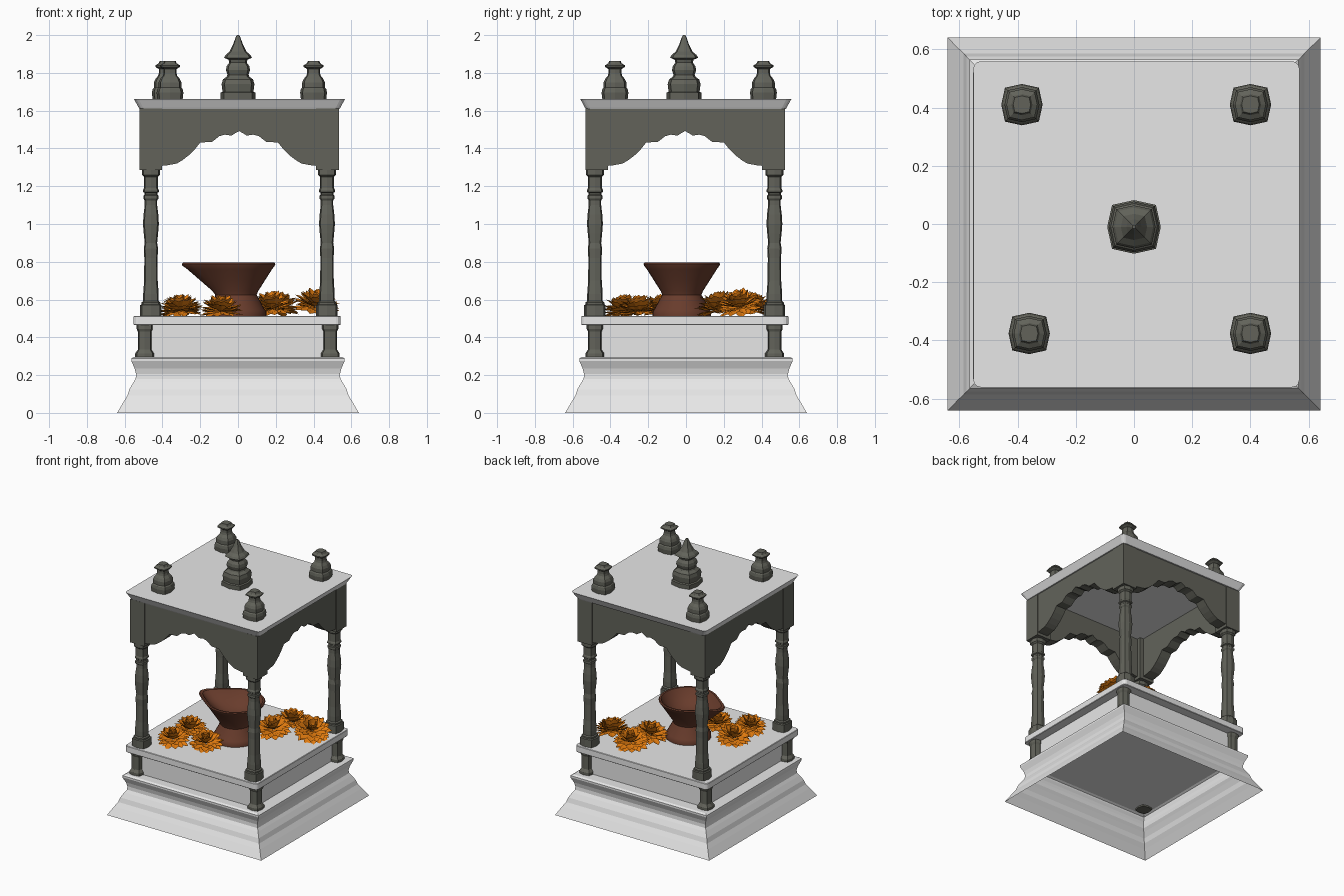
import bpy, bmesh, math, random
from mathutils import Matrix, Vector

if "Cube" in bpy.data.objects:
    bpy.data.objects.remove(bpy.data.objects["Cube"])

random.seed(4)


def material(name, rgb):
    m = bpy.data.materials.new(name)
    m.diffuse_color = (*rgb, 1)
    m.use_nodes = True
    m.node_tree.nodes["Principled BSDF"].inputs["Base Color"].default_value = m.diffuse_color
    return m


STONE = material("pale stone", (0.8, 0.8, 0.8))
DARK = material("dark grey wood", (0.122, 0.124, 0.102))
CLAY = material("brown clay", (0.14, 0.045, 0.025))
ORANGE = material("marigold orange", (0.8, 0.21, 0.005))

# unit outlines
SQUARE = [(-1, -1), (1, -1), (1, 1), (-1, 1)]
BOWED = [(1, 0), (.82, .82), (0, 1), (-.82, .82), (-1, 0), (-.82, -.82), (0, -1), (.82, -.82)]
ROUNDED = []
for k in range(4):
    for j in range(4):
        a = math.radians(90 * k + 30 * j)
        cx, cy = [(1, 1), (-1, 1), (-1, -1), (1, -1)][k]
        ROUNDED.append((.955 * cx + .045 * math.cos(a), .955 * cy + .045 * math.sin(a)))
CIRCLE = [(math.cos(math.tau * i / 32), math.sin(math.tau * i / 32)) for i in range(32)]


def finish(name, bm, mat, loc=(0, 0, 0)):
    me = bpy.data.meshes.new(name)
    bm.to_mesh(me)
    bm.free()
    me.materials.append(mat)
    ob = bpy.data.objects.new(name, me)
    ob.location = loc
    bpy.context.collection.objects.link(ob)
    return ob


def loft(name, outline, profile, mat, loc=(0, 0, 0), bottom=True, top=True, warp=None):
    """Stack scaled copies of an outline; profile is a list of (half width, z)."""
    bm = bmesh.new()
    rings = []
    for i, (r, z) in enumerate(profile):
        pts = [Vector((x * r, y * r, z)) for x, y in outline]
        rings.append([bm.verts.new(warp(p, r) if warp else p) for p in pts])
    n = len(outline)
    for a, b in zip(rings, rings[1:]):
        for i in range(n):
            bm.faces.new((a[i], a[(i + 1) % n], b[(i + 1) % n], b[i]))
    if bottom:
        bm.faces.new(rings[0][::-1])
    if top:
        bm.faces.new(rings[-1])
    return finish(name, bm, mat, loc)


# flared plinth, open underneath
loft("plinth", SQUARE, [(.64, 0), (.605, .06), (.585, .092), (.575, .125), (.555, .16), (.542, .18),
                        (.54, .205), (.547, .235), (.565, .275), (.565, .288), (.55, .296)],
     STONE, bottom=False)
# recessed box and shelf
loft("pedestal_box", SQUARE, [(.48, .296), (.48, .468)], STONE, (-.003, -.006, 0))
loft("shelf", ROUNDED, [(.545, .465), (.548, .468), (.548, .51), (.545, .513)], STONE, (-.005, -.006, 0))

# posts, pillars and corner blocks
FOOT = [(.05, .285), (.05, .315), (.043, .325), (.036, .335), (.036, .43), (.043, .445), (.043, .466)]
PILLAR = [(.057, .512), (.057, .57), (.05, .575), (.05, .585), (.041, .592), (.041, .63), (.036, .70),
          (.035, .82), (.038, .87), (.033, .90), (.038, .95), (.042, 1.0), (.039, 1.05), (.033, 1.10),
          (.033, 1.125), (.04, 1.135), (.04, 1.15), (.034, 1.155), (.034, 1.165), (.042, 1.17),
          (.042, 1.18), (.037, 1.19), (.037, 1.25), (.048, 1.26), (.048, 1.29)]
for sx, nx in ((-1, "left"), (1, "right")):
    for sy, ny in ((-1, "front"), (1, "back")):
        loft(f"{ny}_{nx}_foot_post", BOWED, FOOT, DARK, (.491 * sx - .003, .476 * sy - .007, 0))
        loft(f"{ny}_{nx}_pillar", BOWED, PILLAR, DARK, (.466 * sx + .005, .475 * sy - .007, 0))
        loft(f"{ny}_{nx}_arch_block", SQUARE, [(.06, 1.287), (.06, 1.612)], DARK,
             (.468 * sx + .006, .468 * sy - .005, 0))

# scalloped arch panels
HALF = [(.41, 1.308), (.385, 1.31), (.33, 1.32), (.30, 1.338), (.265, 1.365), (.235, 1.395), (.205, 1.432),
        (.145, 1.434), (.13, 1.445), (.105, 1.465), (.075, 1.473), (.04, 1.468), (.025, 1.478)]
outline = HALF + [(0, 1.492)] + [(-x, z) for x, z in HALF[::-1]] + [(-.41, 1.612), (.41, 1.612)]
for k, side in enumerate(("front", "right", "back", "left")):
    bm = bmesh.new()
    face = bm.faces.new([bm.verts.new((x, -.523, z)) for x, z in outline])
    ext = bmesh.ops.extrude_face_region(bm, geom=[face])
    bmesh.ops.translate(bm, vec=(0, .085, 0),
                        verts=[v for v in ext["geom"] if isinstance(v, bmesh.types.BMVert)])
    bmesh.ops.recalc_face_normals(bm, faces=bm.faces)
    bm.transform(Matrix.Rotation(k * math.pi / 2, 4, "Z"))
    finish(f"{side}_arch", bm, DARK, (.006, -.005, 0))

# roof slab with flared edge
loft("roof", ROUNDED, [(.53, 1.61), (.535, 1.618), (.555, 1.655), (.56, 1.663)], STONE, (.008, -.001, 0))

# roof finials
SMALL = [(.067, 1.66), (.071, 1.695), (.067, 1.715), (.06, 1.722), (.06, 1.75), (.052, 1.768),
         (.038, 1.785), (.034, 1.80), (.034, 1.82), (.053, 1.832), (.053, 1.84), (.036, 1.85), (.03, 1.863)]
for i, (x, y) in enumerate([(-.385, .41), (.4, .41), (-.36, -.376), (.4, -.376)]):
    loft(f"corner_finial_{i + 1}", BOWED, SMALL, DARK, (x, y, 0))
loft("centre_finial", BOWED, [(.092, 1.66), (.092, 1.695), (.082, 1.70), (.087, 1.74), (.08, 1.765),
                              (.06, 1.78), (.056, 1.79), (.064, 1.815), (.06, 1.835), (.046, 1.855),
                              (.05, 1.87), (.074, 1.88), (.066, 1.895), (.045, 1.912), (.026, 1.95),
                              (.012, 1.99), (.006, 2.0)], DARK, (0, -.01, 0))


# clay lamp: round stand and bowl pulled into a spout towards -x
def spout(p, r):
    if p.z > .62 and r > .09:
        w = max(0, -p.x / r) ** 8
        p.x -= .09 * w * min(1, (r - .09) / .11)
    return p


lamp = loft("clay_lamp", CIRCLE, [(.155, .512), (.155, .535), (.145, .55), (.118, .60), (.104, .625), (.112, .645),
                                  (.15, .705), (.185, .76), (.2, .78), (.203, .788), (.198, .795),
                                  (.186, .793), (.18, .783), (.15, .74), (.1, .70), (.05, .685)],
            CLAY, (-.005, -.022, 0), warp=spout)
bpy.context.view_layer.objects.active = lamp
lamp.select_set(True)
bpy.ops.object.shade_smooth_by_angle(angle=math.radians(35))
lamp.select_set(False)


# marigold blossoms made of rings of broad pointed petals (elevation, length, count)
LAYERS = [(-12, 1, 14), (2, 1.03, 14), (16, 1, 13), (31, .93, 12), (48, .85, 10), (68, .75, 8)]


def blossom(name, loc, size, tilt=0, toward=0):
    bm = bmesh.new()
    for k, (elev, length, count) in enumerate(LAYERS):
        for i in range(count):
            ang = math.tau * (i + .5 * k) / count + random.uniform(-.1, .1)
            L = length * random.uniform(.92, 1.05)
            rot = Matrix.Rotation(ang, 4, "Z") @ Matrix.Rotation(-math.radians(elev + random.uniform(-5, 5)), 4, "Y")
            pts = [(.05, 0, 0), (.5 * L, -.23, .05), (.8 * L, -.18, .07), (L, 0, .05),
                   (.8 * L, .18, .07), (.5 * L, .23, .05), (.6 * L, 0, 0)]
            v = [bm.verts.new(rot @ Vector(p)) for p in pts]
            for a, b, c in ((0, 1, 6), (1, 2, 6), (2, 3, 6), (3, 4, 6), (4, 5, 6), (5, 0, 6)):
                bm.faces.new((v[a], v[b], v[c]))
    axis = Vector((-math.sin(toward), math.cos(toward), 0))
    bm.transform(Matrix.Rotation(tilt, 4, axis) @ Matrix.Scale(size, 4))
    finish(name, bm, ORANGE, loc)


blossom("marigold_1", (-.305, -.13, .54), .118, .1, 2.5)
blossom("marigold_2", (-.305, -.33, .54), .116, .1, 4)
blossom("marigold_3", (-.09, -.25, .538), .116, .1, -1.2)
blossom("marigold_4", (.175, .175, .55), .125, .15, -2)
blossom("marigold_5", (.21, .345, .55), .122, .15, 1.5)
blossom("marigold_6", (.415, .285, .56), .128, .3, -.8)
